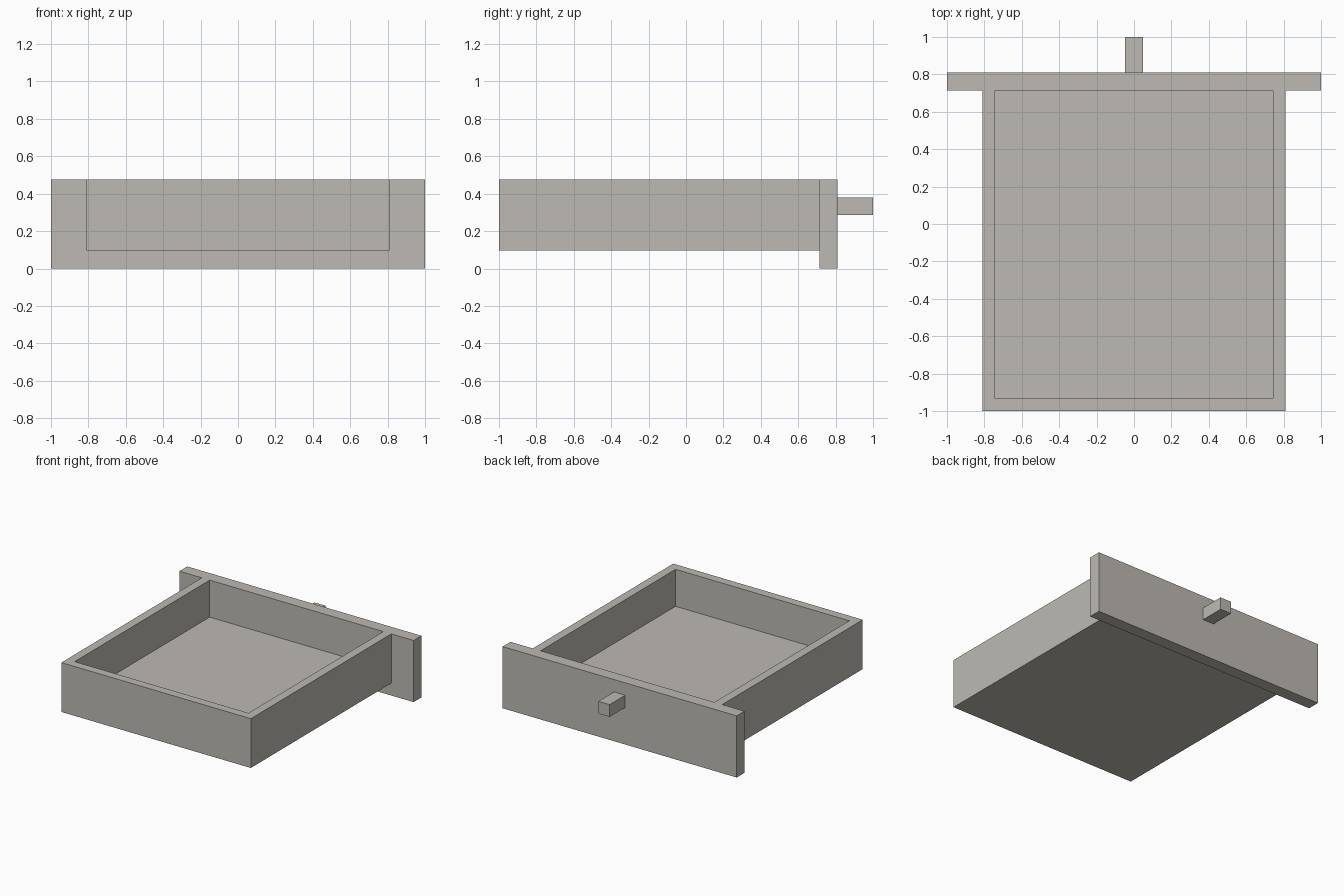
import bpy
import bmesh
from mathutils import Vector

default = bpy.data.objects.get("Cube")
if default:
    bpy.data.objects.remove(default, do_unlink=True)

U = 2 / 21  # board thickness, the unit for every dimension

# Single warm grey material
COLOUR = (0.51, 0.49, 0.455, 1.0)
grey = bpy.data.materials.new("warm_grey")
grey.use_nodes = True
grey.diffuse_color = COLOUR
bsdf = next(n for n in grey.node_tree.nodes if n.type == 'BSDF_PRINCIPLED')
bsdf.inputs["Base Color"].default_value = COLOUR


def box(lo, hi):
    """Bmesh box between two corners."""
    bm = bmesh.new()
    bmesh.ops.create_cube(bm, size=1)
    lo, hi = Vector(lo), Vector(hi)
    for v in bm.verts:
        v.co = (lo + hi) / 2 + v.co * (hi - lo)
    bm.normal_update()
    return bm


def finish(name, bm):
    mesh = bpy.data.meshes.new(name)
    bm.to_mesh(mesh)
    bm.free()
    mesh.materials.append(grey)
    obj = bpy.data.objects.new(name, mesh)
    bpy.context.collection.objects.link(obj)
    return obj


# Drawer tray: a box hollowed from the top, open where it meets the panel
back = 7.5 * U
bm = box((-8.5 * U, -1, U), (8.5 * U, back, 5 * U))
top = max(bm.faces, key=lambda f: f.calc_center_median().z)
bmesh.ops.inset_region(bm, faces=[top], thickness=U)
for v in top.verts:
    if v.co.y > 0:
        v.co.y = back
floor = bmesh.ops.extrude_discrete_faces(bm, faces=[top])["faces"][0]
bmesh.ops.translate(bm, verts=floor.verts[:], vec=(0, 0, -3 * U))
hidden = [f for f in bm.faces if all(abs(v.co.y - back) < 1e-4 for v in f.verts)]
bmesh.ops.delete(bm, geom=hidden, context='FACES')
finish("drawer_tray", bm)

# Wide panel closing the tray
finish("drawer_panel", box((-1, back, 0), (1, back + U, 5 * U)))

# Square pull knob
finish("pull_knob", box((-U / 2, back + U, 3 * U), (U / 2, 1, 4 * U)))
